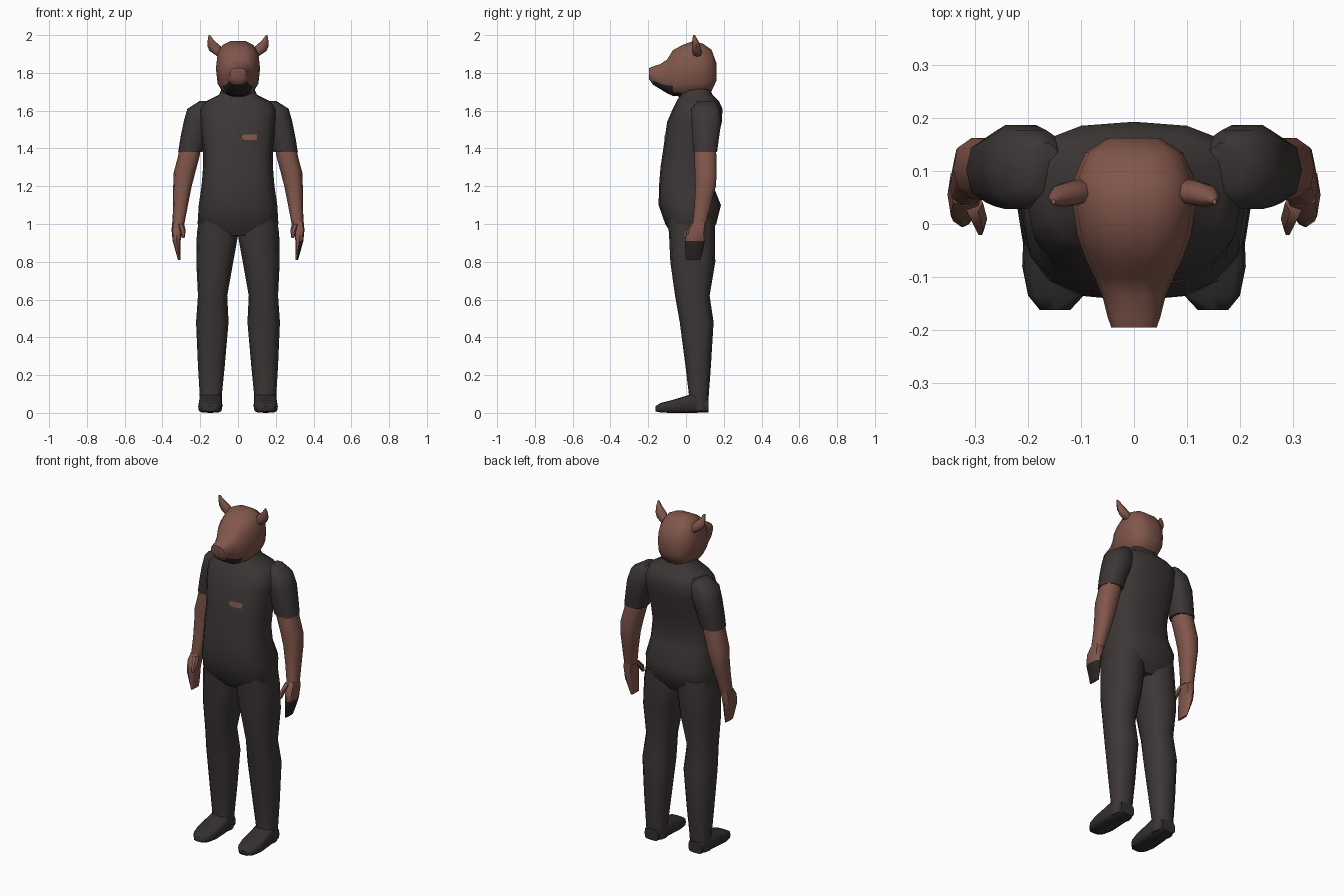
import bpy, bmesh, math
from mathutils import Vector


def material(name, rgb):
    m = bpy.data.materials.new(name)
    m.diffuse_color = (*rgb, 1)
    return m


CLOTH = material("charcoal cloth", (0.046, 0.037, 0.037))
FUR = material("brown fur", (0.22, 0.094, 0.07))
DARK = material("near black", (0.024, 0.019, 0.018))
SHOE = material("dark shoe", (0.034, 0.029, 0.029))


def finish(name, bm, mats, rule=None, angle=50):
    bmesh.ops.recalc_face_normals(bm, faces=bm.faces)
    if rule:
        for f in bm.faces:
            f.material_index = int(rule(f.calc_center_median(), f.normal))
    me = bpy.data.meshes.new(name)
    bm.to_mesh(me)
    bm.free()
    ob = bpy.data.objects.new(name, me)
    bpy.context.collection.objects.link(ob)
    for m in mats:
        me.materials.append(m)
    bpy.ops.object.select_all(action='DESELECT')
    ob.select_set(True)
    bpy.context.view_layer.objects.active = ob
    bpy.ops.object.shade_smooth_by_angle(angle=math.radians(angle))
    return ob


def loft(name, rings, mats, axis='z', n=12, e=0.8, side=1, rule=None, angle=50):
    """Skin rounded rings (t, a0, a1, b0, b1): a is x, b is y (axis z) or z (axis y)."""
    bm = bmesh.new()
    loops = []
    for t, a0, a1, b0, b1 in rings:
        loop = []
        for i in range(n):
            c, s = math.cos(math.tau * i / n), math.sin(math.tau * i / n)
            c = math.copysign(abs(c) ** e, c) if abs(c) > 1e-6 else 0
            s = math.copysign(abs(s) ** e, s) if abs(s) > 1e-6 else 0
            a = (a0 + a1) / 2 + (a1 - a0) / 2 * c
            b = (b0 + b1) / 2 + (b1 - b0) / 2 * s
            loop.append(bm.verts.new((a * side, b, t) if axis == 'z' else (a * side, t, b)))
        loops.append(loop)
    for p, q in zip(loops, loops[1:]):
        for i in range(n):
            j = (i + 1) % n
            bm.faces.new((p[i], p[j], q[j], q[i]))
    bm.faces.new(loops[0])
    bm.faces.new(loops[-1])
    return finish(name, bm, mats, rule, angle)


# Torso with shoulders, hips and collar
torso = loft("torso", [
    (0.94, -0.17, 0.17, -0.07, 0.12), (1.00, -0.214, 0.214, -0.11, 0.16),
    (1.10, -0.208, 0.208, -0.145, 0.185), (1.20, -0.193, 0.193, -0.143, 0.145),
    (1.30, -0.185, 0.185, -0.135, 0.135), (1.40, -0.185, 0.185, -0.12, 0.155),
    (1.54, -0.20, 0.20, -0.10, 0.19), (1.61, -0.205, 0.205, -0.07, 0.193),
    (1.65, -0.17, 0.17, -0.05, 0.175), (1.685, -0.10, 0.10, -0.03, 0.14),
    (1.72, -0.085, 0.085, -0.02, 0.125)], [CLOTH], n=16, e=0.75)

# Chest patch draped over the shirt front
bm = bmesh.new()
cols = [[bm.verts.new((x, -0.3, 1.459 + s * h)) for s in (-1, 1)]
        for x, h in ((0.02, 0.006), (0.035, 0.015), (0.06, 0.015), (0.085, 0.015), (0.1, 0.012))]
for p, q in zip(cols, cols[1:]):
    bm.faces.new((p[0], q[0], q[1], p[1]))
patch = finish("chest_patch", bm, [FUR])
wrap = patch.modifiers.new("drape", 'SHRINKWRAP')
wrap.target = torso
wrap.wrap_method = 'PROJECT'
wrap.use_project_y = True
wrap.use_positive_direction = True
wrap.wrap_mode = 'ABOVE_SURFACE'
wrap.offset = 0.004

# Head and snout, with the underside of the muzzle darker
loft("head", [
    (-0.195, -0.043, 0.043, 1.765, 1.826), (-0.175, -0.05, 0.05, 1.737, 1.835),
    (-0.135, -0.06, 0.06, 1.712, 1.848), (-0.10, -0.075, 0.075, 1.69, 1.872),
    (-0.07, -0.09, 0.09, 1.676, 1.922), (-0.02, -0.108, 0.108, 1.672, 1.95),
    (0.04, -0.117, 0.117, 1.675, 1.972), (0.09, -0.112, 0.112, 1.685, 1.957),
    (0.135, -0.092, 0.092, 1.70, 1.925), (0.162, -0.05, 0.05, 1.76, 1.85)],
    [FUR, DARK], axis='y', n=14, e=0.75,
    rule=lambda c, n: c.z < 1.75 and c.y < -0.02 and abs(c.x) < 0.078)

for side, word in ((1, "left"), (-1, "right")):
    # Ear
    loft(word + "_ear", [
        (1.885, 0.075, 0.105, 0.035, 0.085), (1.915, 0.075, 0.15, 0.035, 0.083),
        (1.94, 0.09, 0.162, 0.033, 0.077), (1.97, 0.125, 0.161, 0.033, 0.065),
        (2.00, 0.148, 0.156, 0.037, 0.047)], [FUR], n=8, e=1, side=side)
    # Sleeve
    loft(word + "_sleeve", [
        (1.65, 0.14, 0.205, 0.06, 0.155), (1.61, 0.12, 0.268, 0.025, 0.18),
        (1.54, 0.14, 0.288, 0.025, 0.19), (1.46, 0.165, 0.304, 0.03, 0.178),
        (1.38, 0.188, 0.317, 0.037, 0.167)], [CLOTH], n=10, side=side)
    # Arm
    loft(word + "_arm", [
        (1.42, 0.195, 0.308, 0.045, 0.16), (1.36, 0.203, 0.317, 0.042, 0.163),
        (1.27, 0.227, 0.341, 0.045, 0.165), (1.20, 0.245, 0.343, 0.047, 0.16),
        (1.10, 0.265, 0.344, 0.043, 0.135), (1.00, 0.284, 0.347, 0.033, 0.108)],
        [FUR], n=10, side=side)
    # Hand, the outer finger side being darker on one side
    loft(word + "_hand", [
        (1.01, 0.285, 0.348, 0.033, 0.108), (0.97, 0.295, 0.352, 0.005, 0.106),
        (0.91, 0.304, 0.346, -0.006, 0.10), (0.86, 0.304, 0.332, -0.004, 0.09),
        (0.81, 0.304, 0.318, 0.0, 0.075)], [FUR, DARK], n=8, e=0.7, side=side,
        rule=lambda c, n: c.z < 0.9 and n.x > 0.3 and c.x > 0)
    # Thumb
    loft(word + "_thumb", [
        (1.00, 0.285, 0.325, 0.02, 0.06), (0.965, 0.277, 0.308, -0.01, 0.03),
        (0.925, 0.283, 0.297, -0.022, 0.0)], [FUR], n=6, e=1, side=side)
    # Trouser leg
    loft(word + "_leg", [
        (1.03, 0.01, 0.205, -0.10, 0.155), (0.95, -0.002, 0.218, -0.09, 0.153),
        (0.80, 0.025, 0.221, -0.083, 0.155), (0.62, 0.057, 0.212, -0.058, 0.125),
        (0.48, 0.05, 0.222, -0.033, 0.146), (0.25, 0.07, 0.212, -0.003, 0.132),
        (0.10, 0.085, 0.203, 0.015, 0.121), (0.01, 0.088, 0.2, 0.01, 0.115)],
        [CLOTH], e=0.8, side=side)
    # Shoe
    loft(word + "_shoe", [
        (-0.162, 0.12, 0.178, 0.008, 0.035), (-0.135, 0.095, 0.2, 0.002, 0.052),
        (-0.08, 0.083, 0.211, 0.0, 0.066), (0.0, 0.083, 0.208, 0.0, 0.09),
        (0.04, 0.084, 0.205, 0.0, 0.105), (0.12, 0.1, 0.19, 0.003, 0.07)],
        [SHOE], axis='y', e=0.5, side=side, angle=55)
